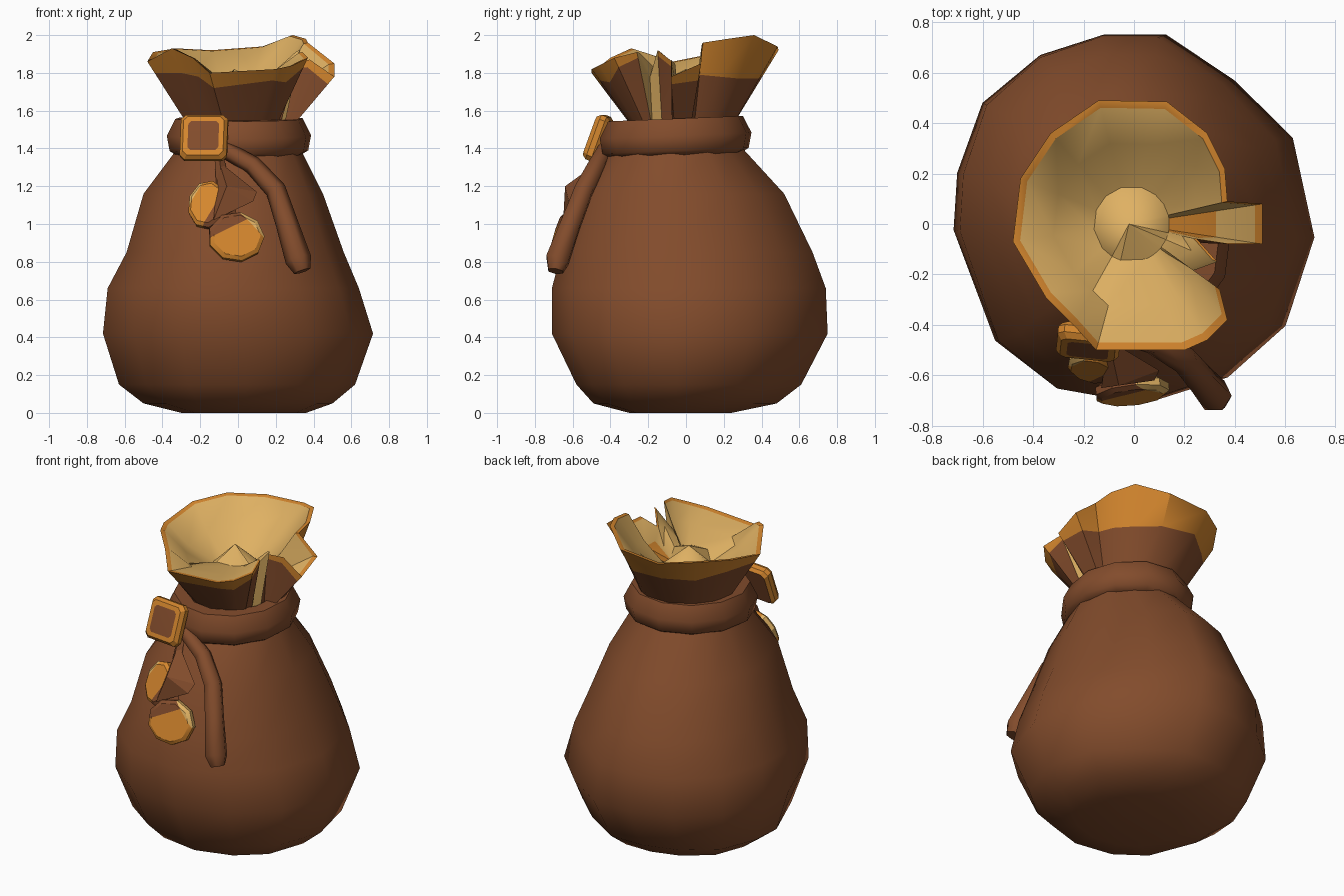
import bpy, bmesh
from math import sin, cos, tau, atan2, radians
from mathutils import Vector, Matrix

cube = bpy.data.objects.get("Cube")
if cube:
    bpy.data.objects.remove(cube)


def material(name, rgb):
    m = bpy.data.materials.new(name)
    m.use_nodes = True
    m.diffuse_color = (*rgb, 1)
    bsdf = next(n for n in m.node_tree.nodes if n.type == 'BSDF_PRINCIPLED')
    bsdf.inputs["Base Color"].default_value = (*rgb, 1)
    bsdf.inputs["Roughness"].default_value = 0.8
    return m


MATS = [material("leather_brown", (0.225, 0.072, 0.025)),
        material("trim_orange", (0.66, 0.24, 0.027)),
        material("lining_cream", (0.74, 0.44, 0.125))]
BROWN, ORANGE, CREAM = range(3)


def finish(name, bm, angle=40, recalc=True):
    if recalc:
        bmesh.ops.recalc_face_normals(bm, faces=bm.faces)
    me = bpy.data.meshes.new(name)
    bm.to_mesh(me)
    bm.free()
    for m in MATS:
        me.materials.append(m)
    ob = bpy.data.objects.new(name, me)
    bpy.context.collection.objects.link(ob)
    bpy.ops.object.select_all(action='DESELECT')
    ob.select_set(True)
    bpy.context.view_layer.objects.active = ob
    bpy.ops.object.shade_smooth_by_angle(angle=radians(angle))


def loft(bm, rings, colours=None, caps=False, closed=False, special=None):
    """Join equal-sized rings with quads, one colour per band; special overrides (band, column)."""
    rows = [[bm.verts.new(p) for p in r] for r in rings]
    n = len(rows[0])
    pairs = list(zip(rows, rows[1:] + rows[:1]))
    for k, (a, b) in enumerate(pairs if closed else pairs[:-1]):
        for i in range(n):
            j = (i + 1) % n
            f = bm.faces.new((a[i], a[j], b[j], b[i]))
            f.material_index = (special or {}).get((k, i), colours[k] if colours else BROWN)
    if caps:
        for e in (rows[0][::-1], rows[-1]):
            bm.faces.new(e).material_index = colours[-1] if colours else BROWN
    return rows


# uneven sack outline, as a share of its half width and half depth
OUTLINE = [(1, -0.1), (0.88, 0.44), (0.56, 0.75), (0.18, 1), (-0.17, 1), (-0.52, 0.89),
           (-0.84, 0.63), (-0.98, 0.25), (-1, -0.06), (-0.77, -0.66), (-0.42, -0.92),
           (0.07, -1), (0.52, -0.86), (0.84, -0.58)]
CIRCLE = [(cos(tau * (i + 0.25) / 12), sin(tau * (i + 0.25) / 12)) for i in range(12)]


def oval(z, x0, x1, y0, y1, shape=OUTLINE, tilt=0.0):
    cx, cy, rx, ry = (x0 + x1) / 2, (y0 + y1) / 2, (x1 - x0) / 2, (y1 - y0) / 2
    return [(cx + rx * u, cy + ry * v, z + tilt * (cy + ry * v)) for u, v in shape]


# sack body, stacked uneven ovals
bm = bmesh.new()
loft(bm, [oval(0.0, -0.3, 0.36, -0.3, 0.24),
          oval(0.05, -0.5, 0.5, -0.49, 0.48),
          oval(0.15, -0.63, 0.62, -0.58, 0.61),
          oval(0.42, -0.715, 0.715, -0.71, 0.75),
          oval(0.66, -0.69, 0.64, -0.71, 0.74),
          oval(0.85, -0.59, 0.56, -0.66, 0.67),
          oval(1.16, -0.5, 0.45, -0.56, 0.52),
          oval(1.4, -0.32, 0.33, -0.39, 0.3),
          oval(1.5, -0.27, 0.28, -0.3, 0.25)], caps=True)
finish("sack_body", bm)

# collar band around the neck
bm = bmesh.new()
section = [(-0.08, 1.56), (0.0, 1.56), (0.045, 1.47), (0.03, 1.39), (-0.02, 1.36), (-0.1, 1.38)]
loft(bm, [oval(z, -0.335 - d, 0.345 + d, -0.415 - d, 0.305 + d, CIRCLE, 0.04)
          for d, z in section], closed=True)
finish("collar_band", bm, 50)

# flared mouth: each rim point has a trim depth; pleats and a flap on one side
rim = [(0.37, 0.09, 1.96, 0.17), (0.36, 0.22, 1.98, 0.2), (0.29, 0.36, 2.0, 0.23),
       (0.13, 0.485, 1.94, 0.17), (-0.14, 0.49, 1.92, 0.13), (-0.33, 0.36, 1.93, 0.16),
       (-0.45, 0.18, 1.91, 0.1), (-0.48, -0.07, 1.86, 0.06), (-0.35, -0.29, 1.93, 0.13),
       (-0.24, -0.4, 1.88, 0.1), (-0.15, -0.5, 1.8, 0.08), (0.2, -0.5, 1.82, 0.06),
       (0.29, -0.46, 1.84, 0.09), (0.37, -0.38, 1.88, 0.05), (0.34, -0.26, 1.91, 0.03),
       (0.22, -0.19, 1.78, 0.03), (0.33, -0.15, 1.92, 0.03), (0.25, -0.06, 1.85, 0.03),
       (0.38, -0.08, 1.87, 0.04), (0.51, -0.08, 1.78, 0.04), (0.51, 0.08, 1.85, 0.09)]
neck, band, edge, lip, wall, floor = [], [], [], [], [], []
for x, y, z, trim in rim:
    p = Vector((x, y, z))
    a = atan2(y, x)
    r = min(0.25, p.xy.length * 0.9)
    base = Vector((0.01 + r * cos(a), -0.02 + r * sin(a), 1.48))
    neck.append(base)
    band.append(p.lerp(base, trim / (z - base.z)))
    edge.append(p)
    lip.append(Vector((x * 0.94, y * 0.94, z - 0.005)))
    folded = y < -0.1 and x > -0.2
    reach = min(0.15, p.xy.length * 0.65)
    floor.append(Vector((reach * cos(a) - 0.01, reach * sin(a), 1.75 if folded else 1.68)))
    sag = Vector((0, 0, 0.0 if folded else 0.03))
    wall.append(floor[-1].lerp(lip[-1], 0.55) - sag)
bm = bmesh.new()
valley = {(k, i): CREAM for k in (0, 1, 2) for i in (14, 15)}
flap = {(4, i): ORANGE for i in (18, 19)}
rows = loft(bm, [neck, band, edge, lip, wall, floor],
            [BROWN, ORANGE, ORANGE, CREAM, CREAM], special={**valley, **flap})
# crumpled lining mounded up in the middle of the mouth
hub = bm.verts.new((-0.02, 0.0, 1.82))
for v, w in zip(rows[-1], rows[-1][1:] + rows[-1][:1]):
    bm.faces.new((v, w, hub)).material_index = CREAM
finish("flared_mouth", bm, 35, recalc=False)

# square buckle with a brown centre
bm = bmesh.new()
frames = [(0.11, 0.035), (0.125, 0.015), (0.125, -0.015), (0.108, -0.038), (0.082, -0.04)]


def rounded(h, y):
    c = h * 0.8
    return [(-h, y, -c), (-c, y, -h), (c, y, -h), (h, y, -c),
            (h, y, c), (c, y, h), (-c, y, h), (-h, y, c)]


loft(bm, [rounded(*f) for f in frames], [ORANGE] * 4 + [BROWN], caps=True)
bm.transform(Matrix.Translation((-0.18, -0.465, 1.455))
             @ Matrix.Rotation(radians(-6), 4, 'Z') @ Matrix.Rotation(radians(-20), 4, 'X'))
finish("buckle", bm, 30)


def cord(name, path, radii, sides=6):
    """Tapered hanging cord with rings square to its path."""
    pts = [Vector(p) for p in path]
    rings = []
    for i, p in enumerate(pts):
        t = (pts[min(i + 1, len(pts) - 1)] - pts[max(i - 1, 0)]).normalized()
        u = t.cross(Vector((0, 1, 0))).normalized()
        v = t.cross(u)
        rings.append([p + radii[i] * (u * cos(tau * k / sides) + v * sin(tau * k / sides))
                      for k in range(sides)])
    bm = bmesh.new()
    loft(bm, rings, caps=True)
    finish(name, bm, 65)


cord("long_cord",
     [(-0.08, -0.42, 1.4), (0.08, -0.47, 1.31), (0.2, -0.54, 1.18), (0.26, -0.61, 1.0),
      (0.32, -0.68, 0.81), (0.34, -0.69, 0.75)],
     [0.045, 0.05, 0.055, 0.06, 0.07, 0.045])
cord("short_cord", [(-0.1, -0.44, 1.36), (-0.08, -0.52, 1.2), (-0.05, -0.6, 1.03)],
     [0.025, 0.035, 0.045], 4)

# folded leather leaf hanging below the buckle
bm = bmesh.new()
corners = [(-0.1, -0.46, 1.33), (0.1, -0.58, 1.17), (0.08, -0.62, 1.12),
           (-0.13, -0.65, 1.02), (-0.06, -0.64, 1.2), (-0.06, -0.54, 1.08)]
bmesh.ops.convex_hull(bm, input=[bm.verts.new(c) for c in corners])
finish("leather_leaf", bm, 20)


# two hanging discs, brown toward the knot with a worn cream corner
def disc(name, centre, rx, rz, tilt, turn, knot, worn):
    bm = bmesh.new()
    shape = [(0.85, 0.03), (1, 0.015), (1, -0.015), (0.85, -0.03)]
    loft(bm, [[(rx * s * cos(tau * i / 9), y, rz * s * sin(tau * i / 9)) for i in range(9)]
              for s, y in shape], [ORANGE] * 3, caps=True)
    for toward, share, colour in ((knot, 0.4, BROWN), (worn, 0.72, CREAM)):
        cut = Vector(toward).normalized()
        limit = share * Vector((cut.x * rx, cut.z * rz)).length
        bmesh.ops.bisect_plane(bm, geom=bm.verts[:] + bm.edges[:] + bm.faces[:],
                               plane_co=cut * limit, plane_no=cut)
        for f in bm.faces:
            if f.calc_center_median().dot(cut) > limit:
                f.material_index = colour
    bm.transform(Matrix.Translation(centre) @ Matrix.Rotation(radians(turn), 4, 'Z')
                 @ Matrix.Rotation(radians(tilt), 4, 'X'))
    finish(name, bm, 30)


disc("upper_disc", (-0.16, -0.56, 1.1), 0.105, 0.135, -22, -12, (1, 0, -0.5), (-1, 0, 0.5))
disc("lower_disc", (-0.01, -0.66, 0.93), 0.15, 0.135, -16, 6, (-0.5, 0, 1), (1, 0, 0.9))
